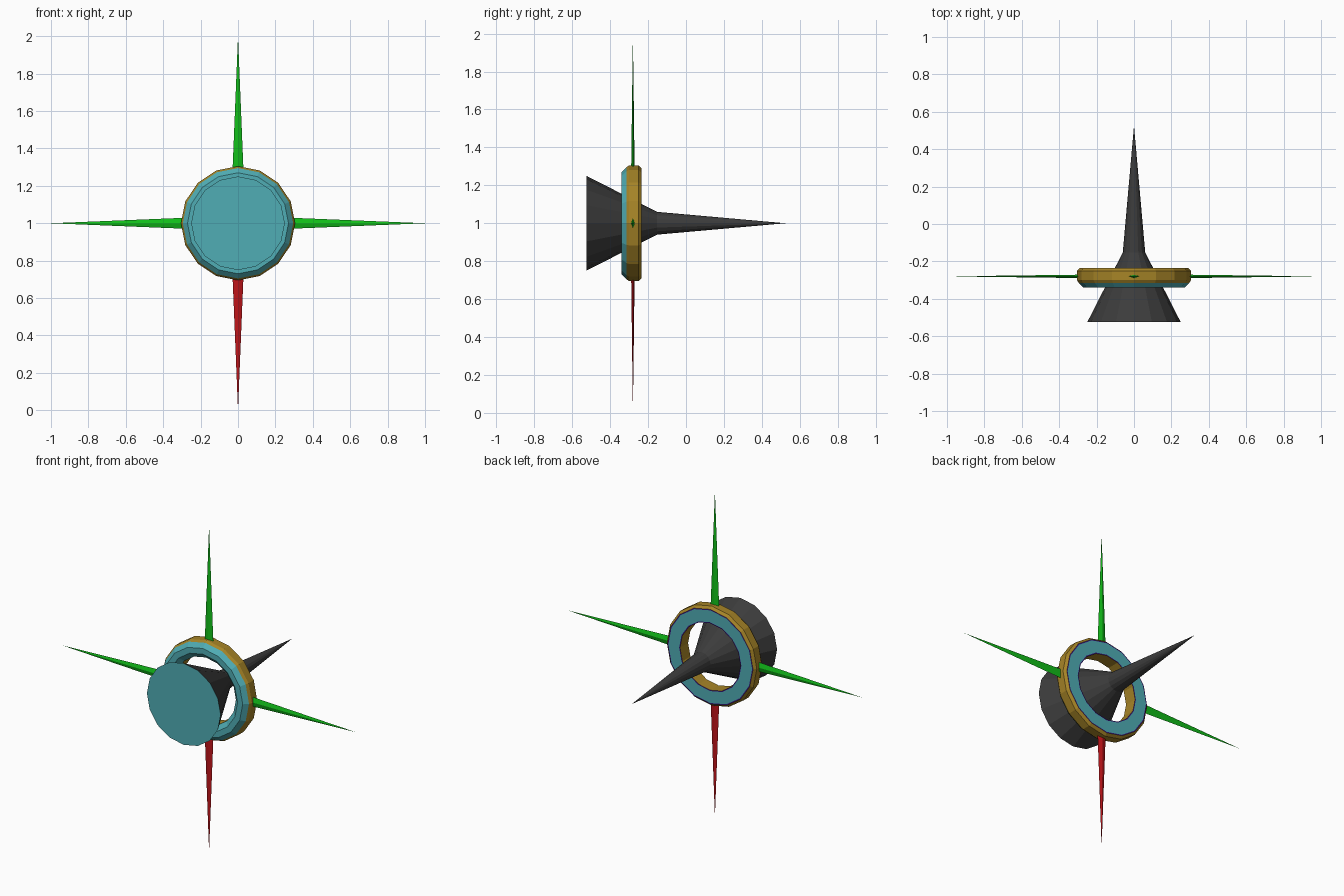
import bpy, bmesh, math

cube = bpy.data.objects.get("Cube")
if cube:
    bpy.data.objects.remove(cube, do_unlink=True)

SIDES = 16
AXIS_Z = 1.0
RING_Y = -0.28


def material(name, rgb):
    m = bpy.data.materials.new(name)
    m.use_nodes = True
    m.diffuse_color = (*rgb, 1)
    bsdf = m.node_tree.nodes["Principled BSDF"]
    bsdf.inputs["Base Color"].default_value = (*rgb, 1)
    bsdf.inputs["Roughness"].default_value = 0.8
    return m


TEAL = material("teal", (0.08, 0.42, 0.46))
GOLD = material("gold", (0.38, 0.23, 0.02))
GREEN = material("green", (0.006, 0.52, 0.01))
RED = material("red", (0.52, 0.007, 0.01))
DARK = material("charcoal", (0.045, 0.045, 0.045))
PURPLE = material("purple", (0.05, 0.015, 0.28))


def finish(name, bm, mats):
    bmesh.ops.remove_doubles(bm, verts=bm.verts, dist=1e-5)
    bmesh.ops.recalc_face_normals(bm, faces=bm.faces)
    me = bpy.data.meshes.new(name)
    bm.to_mesh(me)
    bm.free()
    for m in mats:
        me.materials.append(m)
    ob = bpy.data.objects.new(name, me)
    bpy.context.collection.objects.link(ob)
    return ob


def lathe(name, profile, bands, mats, closed=False):
    """Spin (radius, y) points about the y axis; bands gives the material of each strip."""
    bm = bmesh.new()
    rows = []
    for r, y in profile:
        if r == 0:
            rows.append([bm.verts.new((0, y, AXIS_Z))] * SIDES)
            continue
        angles = [2 * math.pi * i / SIDES for i in range(SIDES)]
        rows.append([bm.verts.new((r * math.sin(a), y, AXIS_Z + r * math.cos(a)))
                     for a in angles])
    for k, band in enumerate(bands):
        a, b = rows[k], rows[(k + 1) % len(rows)]
        for i in range(SIDES):
            j = (i + 1) % SIDES
            corners = list(dict.fromkeys((a[i], a[j], b[j], b[i])))
            bm.faces.new(corners).material_index = band
    return finish(name, bm, mats)


# Central body: teal front disc, flared neck and long tail spike
lathe("body",
      [(0, -0.525), (0.25, -0.525), (0.06, -0.152), (0, 0.525)],
      [1, 0, 0], [DARK, TEAL])

# Ring: gold band, teal front and back faces, thin purple edging at the back
lathe("ring",
      [(0.305, -0.25), (0.305, -0.30), (0.295, -0.315), (0.27, -0.34),
       (0.235, -0.34), (0.205, -0.313), (0.205, -0.235),
       (0.211, -0.235), (0.284, -0.235), (0.29, -0.235)],
      [0, 0, 1, 1, 1, 0, 2, 1, 2, 0], [GOLD, TEAL, PURPLE], closed=True)


# Four thin diamond-section spikes pointing outward from the ring
def spike(name, angle, mat):
    out = (math.sin(angle), math.cos(angle))
    side = (math.cos(angle), -math.sin(angle))
    bm = bmesh.new()

    def point(r, s, y):
        return bm.verts.new((out[0] * r + side[0] * s, RING_Y + y,
                             AXIS_Z + out[1] * r + side[1] * s))

    base = [point(0.29, s, y) for s, y in
            ((0.029, 0), (0, 0.009), (-0.029, 0), (0, -0.009))]
    tip = point(1.0, 0, 0)
    bm.faces.new(base)
    for i in range(4):
        bm.faces.new((base[i], base[(i + 1) % 4], tip))
    finish(name, bm, [mat])


for n, (name, mat) in enumerate((("top_spike", GREEN), ("left_spike", GREEN),
                                 ("bottom_spike", RED), ("right_spike", GREEN))):
    spike(name, n * math.pi / 2, mat)
